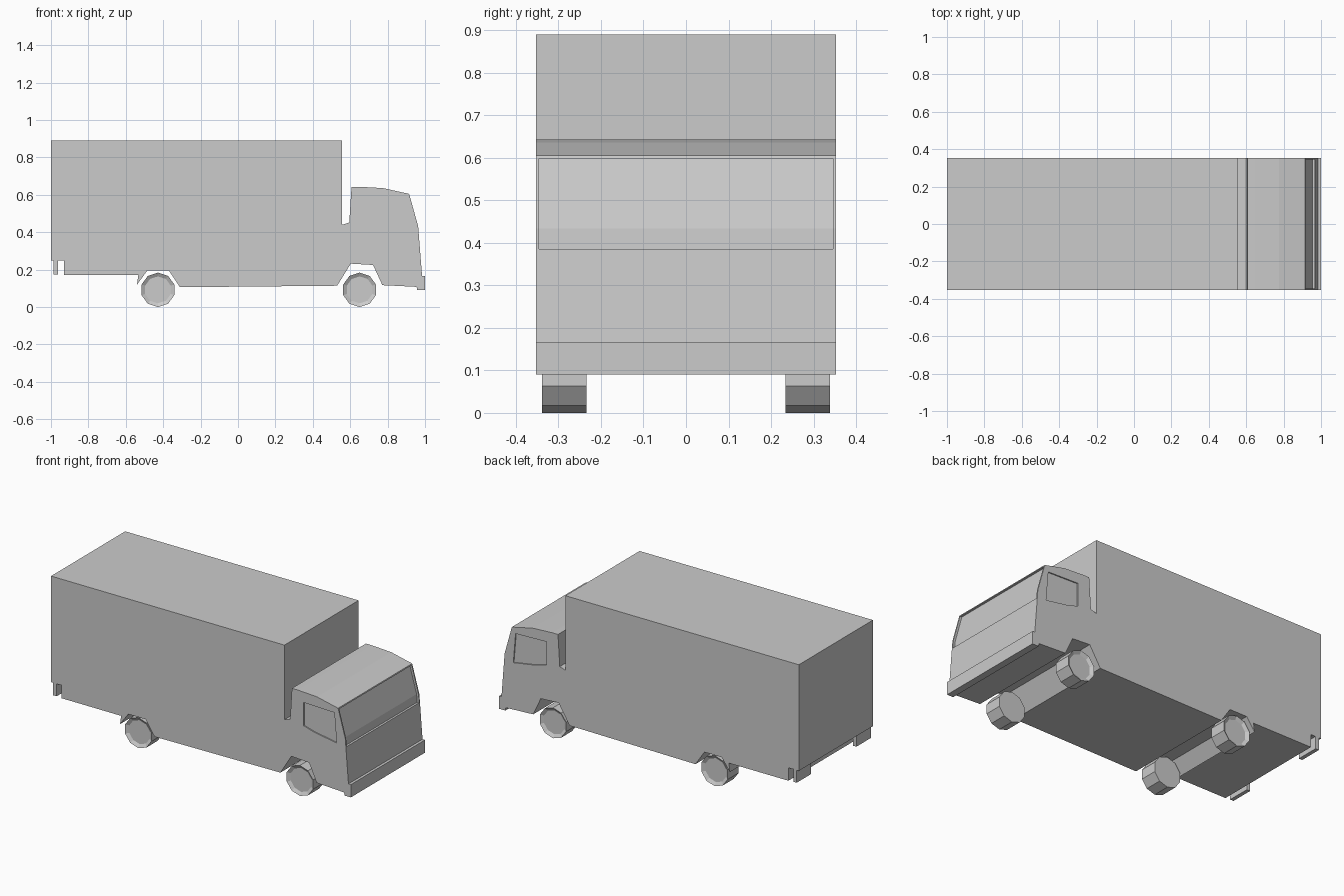
import bpy, bmesh
from mathutils import Matrix

if "Cube" in bpy.data.objects:
    bpy.data.objects.remove(bpy.data.objects["Cube"])


def finish(name, bm):
    bmesh.ops.recalc_face_normals(bm, faces=bm.faces)
    mesh = bpy.data.meshes.new(name)
    bm.to_mesh(mesh)
    bm.free()
    ob = bpy.data.objects.new(name, mesh)
    bpy.context.collection.objects.link(ob)
    return ob


def extrude_profile(name, points, y0, y1):
    """Extrude a side profile (x, z) from y0 to y1."""
    bm = bmesh.new()
    face = bm.faces.new([bm.verts.new((x, y0, z)) for x, z in points])
    ext = bmesh.ops.extrude_face_region(bm, geom=[face])
    moved = [v for v in ext["geom"] if isinstance(v, bmesh.types.BMVert)]
    bmesh.ops.translate(bm, verts=moved, vec=(0, y1 - y0, 0))
    return finish(name, bm)


def cut(target, cutter):
    mod = target.modifiers.new("recess", 'BOOLEAN')
    mod.operation = 'DIFFERENCE'
    mod.solver = 'EXACT'
    mod.object = cutter
    bpy.context.view_layer.objects.active = target
    bpy.ops.object.modifier_apply(modifier=mod.name)
    bpy.data.objects.remove(cutter)


W = 0.353

# Cargo box, chassis and cab as one side profile with full-width wheel arches
body = extrude_profile("truck_body", [
    (-1, 0.89), (0.557, 0.89), (0.557, 0.44), (0.595, 0.452), (0.607, 0.643),
    (0.645, 0.643), (0.775, 0.636), (0.915, 0.605), (0.963, 0.433),
    (0.984, 0.167), (1, 0.167), (1, 0.09), (0.958, 0.09), (0.955, 0.108),
    (0.772, 0.117), (0.722, 0.225), (0.603, 0.232), (0.53, 0.114),
    (-0.31, 0.106), (-0.37, 0.195), (-0.485, 0.195), (-0.54, 0.12),
    (-0.533, 0.172), (-0.93, 0.172), (-0.93, 0.25), (-1, 0.25)], -W, W)

# Recessed windscreen
cut(body, extrude_profile("windscreen_cutter", [
    (0.904, 0.598), (0.95, 0.433), (0.954, 0.385), (1.05, 0.385),
    (1.05, 0.598)], -0.345, 0.345))

# Recessed side windows
window = [(0.685, 0.578), (0.89, 0.572), (0.905, 0.393), (0.76, 0.417),
          (0.685, 0.438)]
for s in (-1, 1):
    cut(body, extrude_profile("window_cutter", window, s * (W - 0.007), s * 0.42))

# Rear bumper tabs
for s, side in ((-1, "right"), (1, "left")):
    extrude_profile("rear_tab_" + side, [
        (-0.986, 0.252), (-0.963, 0.252), (-0.963, 0.175), (-0.986, 0.175)],
        s * 0.215, s * W)

# Ten-sided wheels with sunken hubs
R = 0.092
for x, end in ((-0.428, "rear"), (0.65, "front")):
    for s, side in ((-1, "right"), (1, "left")):
        bm = bmesh.new()
        bmesh.ops.create_cone(bm, cap_ends=True, segments=10, radius1=R,
                              radius2=R, depth=0.105,
                              matrix=Matrix.Rotation(1.5707963, 4, 'X'))
        bm.normal_update()
        hub = [f for f in bm.faces if f.normal.y * s > 0.9]
        bmesh.ops.inset_region(bm, faces=hub, thickness=0.02)
        bmesh.ops.translate(bm, verts=hub[0].verts, vec=(0, -s * 0.012, 0))
        bmesh.ops.translate(bm, verts=bm.verts, vec=(x, s * 0.2865, R))
        finish(f"wheel_{end}_{side}", bm)
